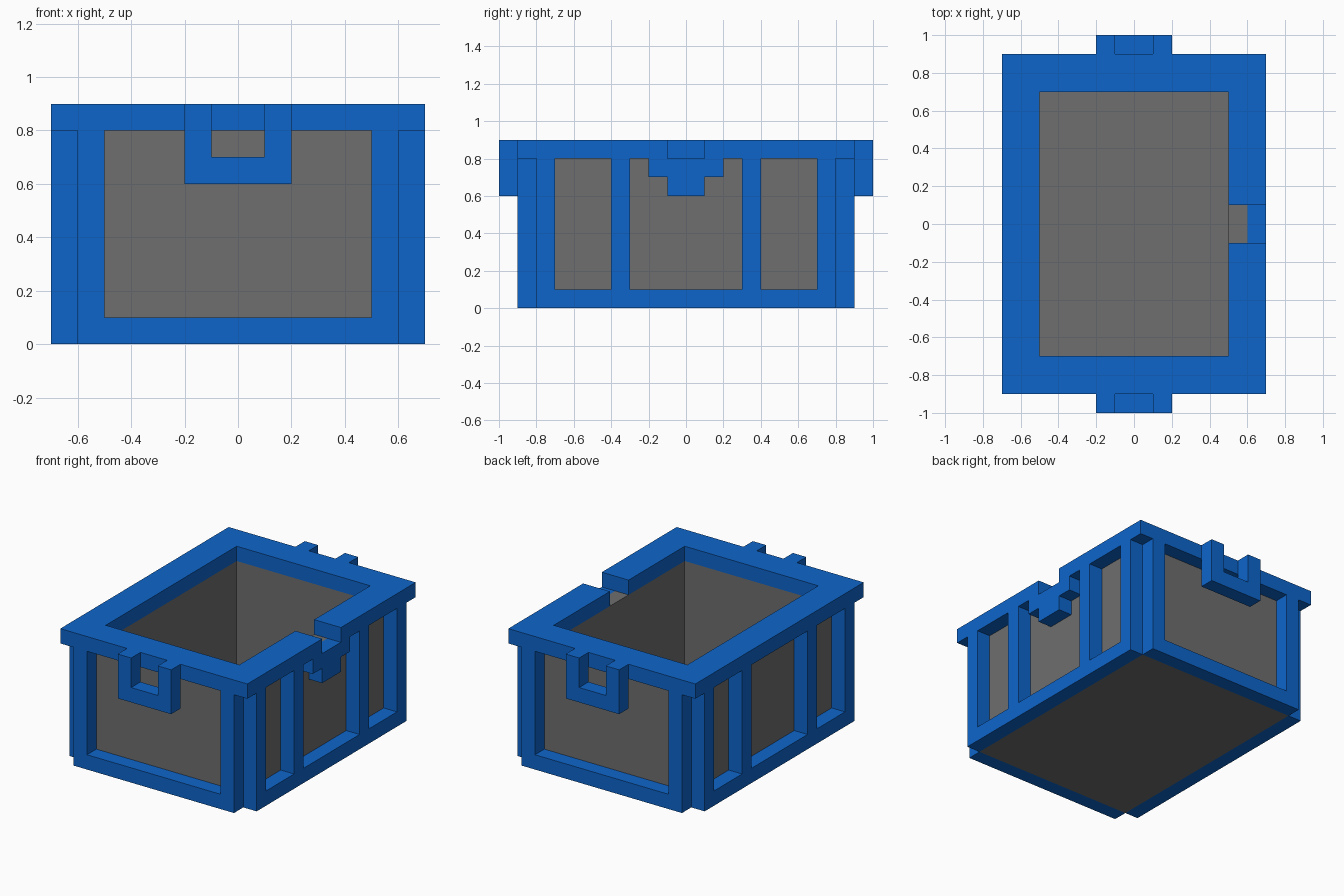
import bpy, bmesh
from mathutils import Vector

if "Cube" in bpy.data.objects:
    bpy.data.objects.remove(bpy.data.objects["Cube"])


def material(name, rgb):
    m = bpy.data.materials.new(name)
    m.diffuse_color = (*rgb, 1.0)
    m.use_nodes = True
    m.node_tree.nodes["Principled BSDF"].inputs["Base Color"].default_value = m.diffuse_color
    return m


BLUE = material("blue", (0.004, 0.130, 0.597))
GREY = material("grey", (0.156, 0.156, 0.156))


def finish(name, bm, mat):
    bmesh.ops.recalc_face_normals(bm, faces=bm.faces[:])
    me = bpy.data.meshes.new(name)
    bm.to_mesh(me)
    bm.free()
    me.materials.append(mat)
    ob = bpy.data.objects.new(name, me)
    bpy.context.collection.objects.link(ob)
    return ob


def prism(name, outline, axis, lo, hi, mat, turn=False):
    """Extrude a 2D outline along an axis; turn=True spins it half way round z."""
    place = {"x": lambda u, v, w: (w, u, v),
             "y": lambda u, v, w: (u, w, v),
             "z": lambda u, v, w: (u, v, w)}[axis]
    s = -1 if turn else 1
    bm = bmesh.new()
    verts = []
    for u, v in outline:
        x, y, z = place(u, v, lo)
        verts.append(bm.verts.new((s * x, s * y, z)))
    face = bm.faces.new(verts)
    ext = bmesh.ops.extrude_face_region(bm, geom=[face], use_keep_orig=True)
    move = Vector(place(0, 0, hi - lo))
    move.xy *= s
    bmesh.ops.translate(bm, vec=move, verts=[g for g in ext["geom"]
                        if isinstance(g, bmesh.types.BMVert)])
    return finish(name, bm, mat)


def comb(posts, base, top):
    """Outline of a bottom rail with upright posts given as (left, right)."""
    pts = [(posts[-1][1], 0), (posts[0][0], 0)]
    for i, (a, b) in enumerate(posts):
        if i:
            pts.append((a, base))
        pts += [(a, top), (b, top)]
        if i < len(posts) - 1:
            pts.append((b, base))
    return pts


# Open grey tub with 0.1 thick walls and floor
bm = bmesh.new()
bmesh.ops.create_cube(bm, size=1)
for v in bm.verts:
    v.co = (v.co.x * 1.2, v.co.y * 1.6, (v.co.z + 0.5) * 0.8)
bm.normal_update()
top = max(bm.faces, key=lambda f: f.calc_center_median().z)
bmesh.ops.inset_region(bm, faces=[top], thickness=0.1, use_even_offset=True)
inner = bmesh.ops.extrude_discrete_faces(bm, faces=[top])["faces"][0]
bmesh.ops.translate(bm, vec=(0, 0, -0.7), verts=inner.verts[:])
finish("tub", bm, GREY)

# Top rim, open at the latch gap on the right
prism("rim", [(0.7, 0.1), (0.7, 0.9), (-0.7, 0.9), (-0.7, -0.9), (0.7, -0.9), (0.7, -0.1),
              (0.5, -0.1), (0.5, -0.7), (-0.5, -0.7), (-0.5, 0.7), (0.5, 0.7), (0.5, 0.1)],
      "z", 0.8, 0.9, BLUE)

# Frames and carrying handles on opposite sides
end_frame = comb([(-0.6, -0.5), (0.5, 0.6)], 0.1, 0.8)
side_frame = comb([(-0.8, -0.7), (-0.4, -0.3), (0.3, 0.4), (0.7, 0.8)], 0.1, 0.8)
handle = [(-0.2, 0.6), (0.2, 0.6), (0.2, 0.9), (0.1, 0.9),
          (0.1, 0.7), (-0.1, 0.7), (-0.1, 0.9), (-0.2, 0.9)]
for turn, end, side in ((False, "front", "right"), (True, "back", "left")):
    prism(end + "_frame", end_frame, "y", -0.9, -0.8, BLUE, turn)
    prism(end + "_handle", handle, "y", -1.0, -0.9, BLUE, turn)
    prism(side + "_frame", side_frame, "x", 0.6, 0.7, BLUE, turn)

# Stepped latch plate below the rim gap
prism("latch", [(-0.1, 0.6), (0.1, 0.6), (0.1, 0.7), (0.2, 0.7),
                (0.2, 0.8), (-0.2, 0.8), (-0.2, 0.7), (-0.1, 0.7)],
      "x", 0.6, 0.7, BLUE)
